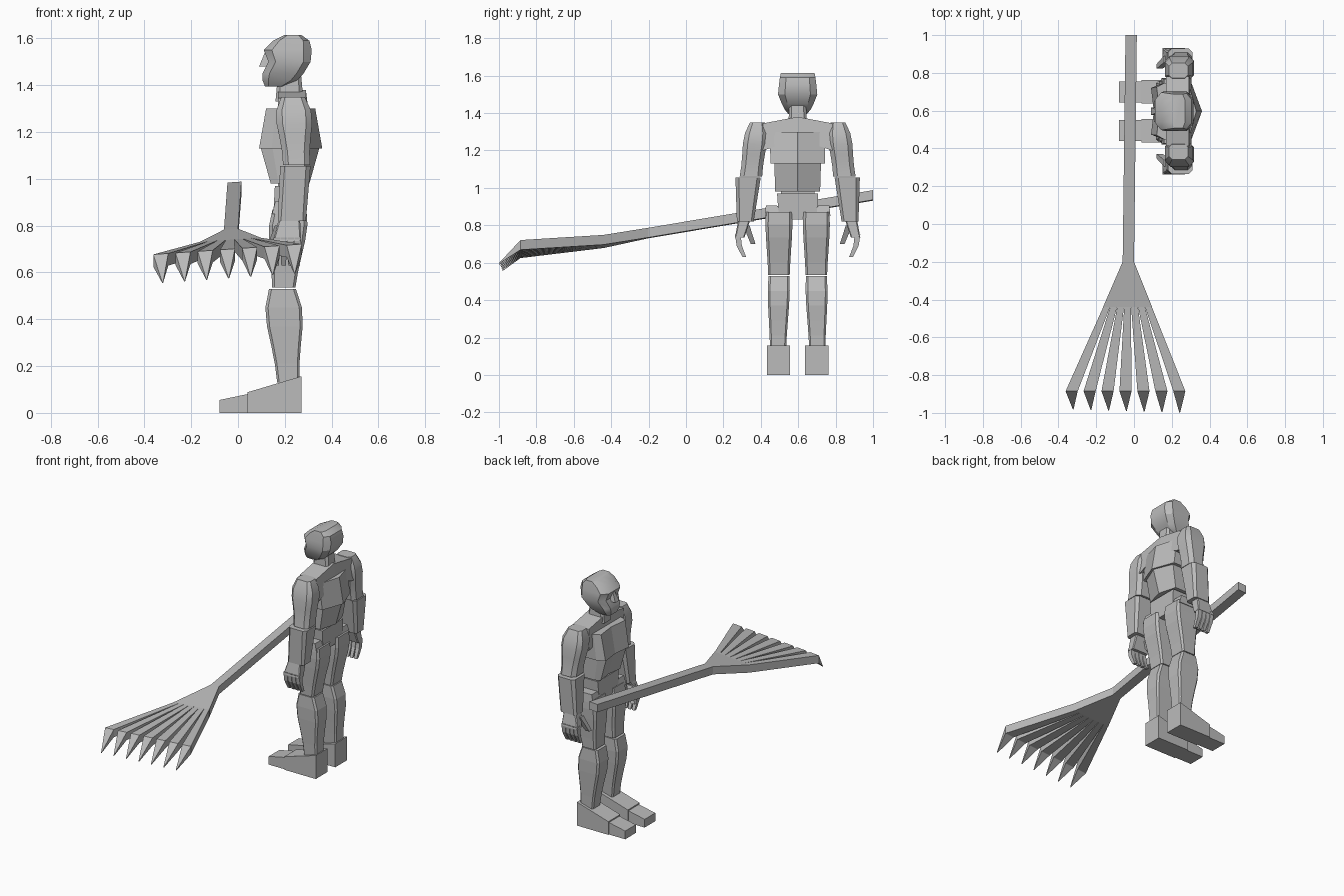
import bpy, bmesh, math
from mathutils import Vector

if "Cube" in bpy.data.objects:
    bpy.data.objects.remove(bpy.data.objects["Cube"])

grey = bpy.data.materials.new("plain_grey")
grey.use_nodes = True
grey.diffuse_color = (.5, .5, .5, 1)
grey.node_tree.nodes["Principled BSDF"].inputs["Base Color"].default_value = grey.diffuse_color

MIDDLE = .597  # the figure's plane of symmetry in y; the figure faces -x


def skin(name, rings, smooth=False):
    """Join matching rings of points into a closed solid."""
    bm = bmesh.new()
    loops = [[bm.verts.new(point) for point in ring] for ring in rings]
    for lower, upper in zip(loops, loops[1:]):
        for i in range(len(lower)):
            bm.faces.new((lower[i - 1], lower[i], upper[i], upper[i - 1]))
    bm.faces.new(loops[0])
    bm.faces.new(loops[-1])
    bmesh.ops.remove_doubles(bm, verts=bm.verts, dist=.0001)
    bmesh.ops.recalc_face_normals(bm, faces=bm.faces)
    mesh = bpy.data.meshes.new(name)
    bm.to_mesh(mesh)
    bm.free()
    mesh.materials.append(grey)
    part = bpy.data.objects.new(name, mesh)
    bpy.context.collection.objects.link(part)
    if smooth:
        bpy.ops.object.select_all(action='DESELECT')
        part.select_set(True)
        bpy.context.view_layer.objects.active = part
        bpy.ops.object.shade_smooth_by_angle(angle=math.radians(30))


def limb(name, bottom, top, depth, width, side=1, swell=(0, 0), corner=0, smooth=False):
    """Tapered block between two centres, swelling towards its upper end."""
    bottom, top = Vector(bottom), Vector(top)
    steps = 5 if any(swell) else 1
    rings = []
    for step in range(steps + 1):
        t = step / steps
        centre = bottom.lerp(top, t)
        bulge = math.sin(math.pi * t * t)
        half_d = (depth[0] + (depth[1] - depth[0]) * t + swell[0] * bulge) / 2
        half_w = (width[0] + (width[1] - width[0]) * t + swell[1] * bulge) / 2
        cut = corner * min(half_d, half_w)
        ring = []
        for sx, sy in ((-1, -1), (1, -1), (1, 1), (-1, 1)):
            pair = [(sx * (half_d - cut), sy * half_w), (sx * half_d, sy * (half_w - cut))]
            ring += pair if sx != sy else reversed(pair)
        rings.append([(centre.x + x, MIDDLE + side * (centre.y + y), centre.z) for x, y in ring])
    skin(name, rings, smooth)


def hull(name, levels, cut, front_flat, back_flat, groove=0, smooth=False):
    """Symmetric body through levels of (height, front, back, half width)."""
    rings = []
    for z, front, back, half in levels:
        inset = cut * (back - front)
        outline = [(front, half * front_flat), (front + inset, half),
                   (back - inset, half), (back, half * back_flat)]
        mirrored = [(x, -y) for x, y in reversed(outline)]
        ring = [(front + groove, 0)] + outline + mirrored
        rings.append([(x, MIDDLE + y, z) for x, y in ring])
    skin(name, rings, smooth)


def wedge(name, side, heel, toe, heel_height, toe_height, half):
    """Sloping block of the foot, flat on the ground."""
    centre = MIDDLE + side * .1025
    skin(name, [[(x, centre - half, 0), (x, centre + half, 0),
                 (x, centre + half, height), (x, centre - half, height)]
                for x, height in ((heel, heel_height), (toe, toe_height))])


# Head, nose and neck
hull("head", [(1.395, .115, .2, .05), (1.42, .105, .25, .07), (1.45, .105, .28, .085),
              (1.5, .13, .31, .105), (1.55, .11, .315, .1), (1.59, .15, .305, .095),
              (1.615, .2, .27, .09)],
     cut=.17, front_flat=.6, back_flat=.65, smooth=True)
limb("nose", (.115, 0, 1.48), (.125, 0, 1.54), (.05, .02), (.04, .02))
limb("neck", (.22, 0, 1.33), (.22, 0, 1.44), (.12, .1), (.1, .09), corner=.3)

# Trunk
hull("chest", [(1.13, .09, .36, .145), (1.3, .12, .33, .15)],
     cut=.2, front_flat=.85, back_flat=0, groove=.015)
hull("belly", [(.98, .14, .305, .12), (1.14, .095, .35, .125)],
     cut=.2, front_flat=.85, back_flat=0, groove=.015)
limb("waist", (.22, 0, .95), (.22, 0, 1), (.1, .1), (.18, .18))
limb("pelvis", (.215, 0, .83), (.22, 0, .97), (.13, .125), (.2, .22))

for side, tag in ((-1, "left_"), (1, "right_")):
    # Shoulder yoke, running outward from the neck
    skin(tag + "collar", [[(.17, y, low), (.305, y, low), (.29, y, high), (.17, y, high)]
                          for y, low, high in ((MIDDLE, 1.26, 1.38),
                                               (MIDDLE + side * .185, 1.2, 1.345))])

    # Arm
    limb(tag + "upper_arm", (.25, .25, 1.06), (.235, .215, 1.35), (.115, .1), (.12, .08),
         side, swell=(.05, .035), corner=.4, smooth=True)
    limb(tag + "forearm", (.23, .28, .82), (.245, .265, 1.055), (.12, .13), (.09, .135),
         side, corner=.3, smooth=True)

    # Hand with curled fingers
    limb(tag + "palm", (.21, .31, .735), (.22, .285, .83), (.12, .09), (.05, .065), side, corner=.2)
    for finger in range(4):
        x = .165 + .03 * finger
        knuckle = (x, .312, .69)
        limb(f"{tag}fingertip_{finger}", (x, .285, .63), knuckle, (.02, .026), (.02, .028), side)
        limb(f"{tag}finger_{finger}", knuckle, (x, .32, .75), (.026, .028), (.028, .03), side)
    limb(tag + "thumb", (.135, .238, .7), (.18, .275, .8), (.03, .045), (.025, .035), side)

    # Leg
    limb(tag + "hip", (.215, .125, .85), (.215, .14, .905), (.14, .11), (.1, .06), side)
    limb(tag + "thigh", (.195, .1, .535), (.22, .1, .87), (.1, .145), (.115, .14),
         side, swell=(.03, .01), corner=.2)
    limb(tag + "shin", (.215, .105, .13), (.19, .1, .53), (.095, .115), (.085, .112),
         side, swell=(.05, .012), corner=.2)
    wedge(tag + "foot", side, .272, .04, .157, .088, half=.0625)
    wedge(tag + "toe", side, .04, -.08, .08, .055, half=.056)


# Rake
def bar(y, centre, width, top, thick=.052):
    """Cross-section of the rake at y, tilted slightly to one side."""
    left, right = centre - width / 2, centre + width / 2
    tilt = .07
    high_left, high_right = top + tilt * (left + .03), top + tilt * (right + .03)
    return [(left, y, high_left), (right, y, high_right),
            (right, y, high_right - thick), (left, y, high_left - thick)]


socket = bar(-.2, -.03, .06, .785)
skin("rake_handle", [bar(1, -.015, .06, .985), socket])
skin("rake_neck", [socket, bar(-.44, -.034, .26, .74)])
for k in range(-3, 4):
    root = bar(-.44, -.034 + .037 * k, .036, .74)
    end = bar(-.885, -.045 + .095 * k, .064, .7)
    tip = bar(-.99 - .003 * k, -.04 + .094 * k, .004, .58, thick=.004)
    skin(f"rake_tine_{k + 4}", [root, end])
    skin(f"rake_point_{k + 4}", [end, tip])
